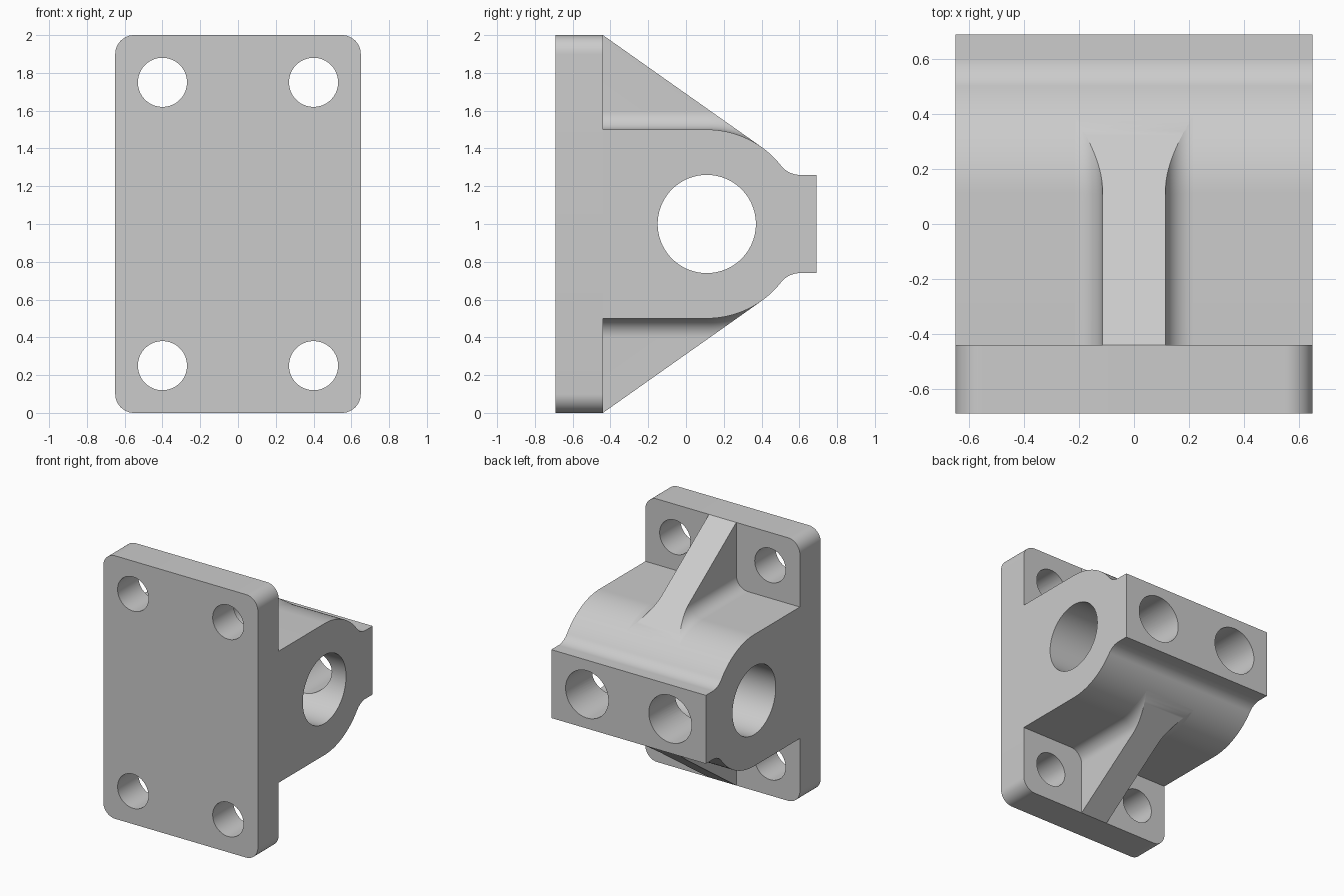
import bpy, bmesh
from math import sin, cos, pi, sqrt, acos, atan2
from mathutils import Vector, Matrix

cube = bpy.data.objects.get("Cube")
if cube:
    bpy.data.objects.remove(cube, do_unlink=True)

grey = bpy.data.materials.new("machined grey")
grey.use_nodes = True
grey.diffuse_color = (0.6, 0.6, 0.6, 1)
grey.node_tree.nodes["Principled BSDF"].inputs["Base Color"].default_value = grey.diffuse_color

HALF = 0.65                  # half width of plate and body
BACK, STEP, TIP = -0.69, -0.44, 0.69
BORE_Y, MID, BOSS = 0.11, 1.0, 0.5


def arc(cu, cv, r, start, end, steps):
    """Points on an arc, angles in radians."""
    angles = [start + (end - start) * i / steps for i in range(steps + 1)]
    return [(cu + r * cos(a), cv + r * sin(a)) for a in angles]


def finish(name, bm):
    bmesh.ops.recalc_face_normals(bm, faces=bm.faces)
    mesh = bpy.data.meshes.new(name)
    bm.to_mesh(mesh)
    bm.free()
    mesh.materials.append(grey)
    ob = bpy.data.objects.new(name, mesh)
    bpy.context.collection.objects.link(ob)
    return ob


def extrude(name, points, direction):
    """Solid from a closed outline of 3D points."""
    bm = bmesh.new()
    face = bm.faces.new([bm.verts.new(p) for p in points])
    result = bmesh.ops.extrude_face_region(bm, geom=[face])
    verts = [g for g in result["geom"] if isinstance(g, bmesh.types.BMVert)]
    bmesh.ops.translate(bm, verts=verts, vec=direction)
    return finish(name, bm)


def activate(ob):
    bpy.ops.object.select_all(action='DESELECT')
    ob.select_set(True)
    bpy.context.view_layer.objects.active = ob


def drill(target, cutter):
    cutter.hide_render = True
    activate(target)
    mod = target.modifiers.new("drill", 'BOOLEAN')
    mod.operation = 'DIFFERENCE'
    mod.solver = 'EXACT'
    mod.object = cutter
    bpy.ops.object.modifier_apply(modifier=mod.name)
    bpy.data.objects.remove(cutter, do_unlink=True)


def hole_along_y(target, x, z, r, y0, y1):
    ring = arc(x, z, r, 0, 2 * pi, 64)[:-1]
    drill(target, extrude("drill_cutter", [(u, y0, v) for u, v in ring], (0, y1 - y0, 0)))


# Mounting plate with rounded corners and four bolt holes
r = 0.1
outline = []
for i, (sx, sz) in enumerate([(1, 1), (-1, 1), (-1, -1), (1, -1)]):
    outline += arc(sx * (HALF - r), MID + sz * (1 - r), r, i * pi / 2, (i + 1) * pi / 2, 12)
plate = extrude("mounting_plate", [(x, BACK, z) for x, z in outline], (0, STEP - BACK, 0))
for x in (-0.4, 0.4):
    for z in (0.25, 1.75):
        hole_along_y(plate, x, z, 0.13, BACK - 0.1, STEP + 0.1)

# Bearing body: straight sides, round boss, concave blend, narrow lug
lug, blend = 0.26, 0.13
rise = lug + blend
reach = sqrt((BOSS + blend) ** 2 - rise ** 2)
meet = atan2(rise, reach)
upper = [(STEP, BOSS)] + arc(BORE_Y, 0, BOSS, pi / 2, meet, 32)
upper += arc(BORE_Y + reach, rise, blend, pi + meet, 1.5 * pi, 14)[1:] + [(TIP, lug)]
profile = upper + [(y, -h) for y, h in reversed(upper)]
body = extrude("bearing_body", [(-HALF, y, MID + h) for y, h in profile], (2 * HALF, 0, 0))
ring = arc(BORE_Y, MID, 0.26, 0, 2 * pi, 96)[:-1]
drill(body, extrude("bore_cutter", [(-1, y, z) for y, z in ring], (2, 0, 0)))
for x in (-0.35, 0.35):
    hole_along_y(body, x, MID, 0.18, BORE_Y, TIP + 0.1)

# Gusset ribs: filleted section swept over the body, trimmed by a sloping plane
corner = Vector((0, STEP, 2))
centre = Vector((0, BORE_Y, MID))
span = corner - centre
tangent = atan2(span.z, span.y) - acos(BOSS / span.length)
slope = Vector((0, cos(tangent), sin(tangent)))
rib_half, fillet = 0.115, 0.1
side = [(rib_half + fillet, -0.1)]
side += arc(rib_half + fillet, fillet, fillet, 1.5 * pi, pi, 14) + [(rib_half, 0.6)]
section = side + [(-x, h) for x, h in reversed(side)]
stations = [(STEP, BOSS, pi / 2)]
stations += [(BORE_Y + BOSS * cos(a), BOSS * sin(a), a)
             for a in (pi / 2 + (tangent - pi / 2) * i / 24 for i in range(25))]


def gusset(name, flip):
    bm = bmesh.new()
    rows = [[bm.verts.new((x, y + h * cos(a), MID + z + h * sin(a))) for x, h in section]
            for y, z, a in stations]
    n = len(section)
    for near, far in zip(rows, rows[1:]):
        for i in range(n):
            j = (i + 1) % n
            bm.faces.new((near[i], near[j], far[j], far[i]))
    bm.faces.new(rows[0])
    bm.faces.new(rows[-1])
    geom = bm.verts[:] + bm.edges[:] + bm.faces[:]
    cut = bmesh.ops.bisect_plane(bm, geom=geom, plane_co=corner, plane_no=slope,
                                 clear_outer=True)["geom_cut"]
    rim = [e for e in cut if isinstance(e, bmesh.types.BMEdge)]
    bmesh.ops.triangle_fill(bm, edges=rim, use_beauty=True, normal=slope)
    if flip:
        bmesh.ops.transform(bm, verts=bm.verts,
                            matrix=Matrix.Translation((0, 0, 2 * MID)) @ Matrix.Diagonal((1, 1, -1, 1)))
    return finish(name, bm)


ribs = [gusset("upper_rib", False), gusset("lower_rib", True)]

# Smooth the curved walls and keep the machined edges crisp
for ob in [plate, body] + ribs:
    activate(ob)
    bpy.ops.object.shade_smooth_by_angle(angle=pi / 9)
